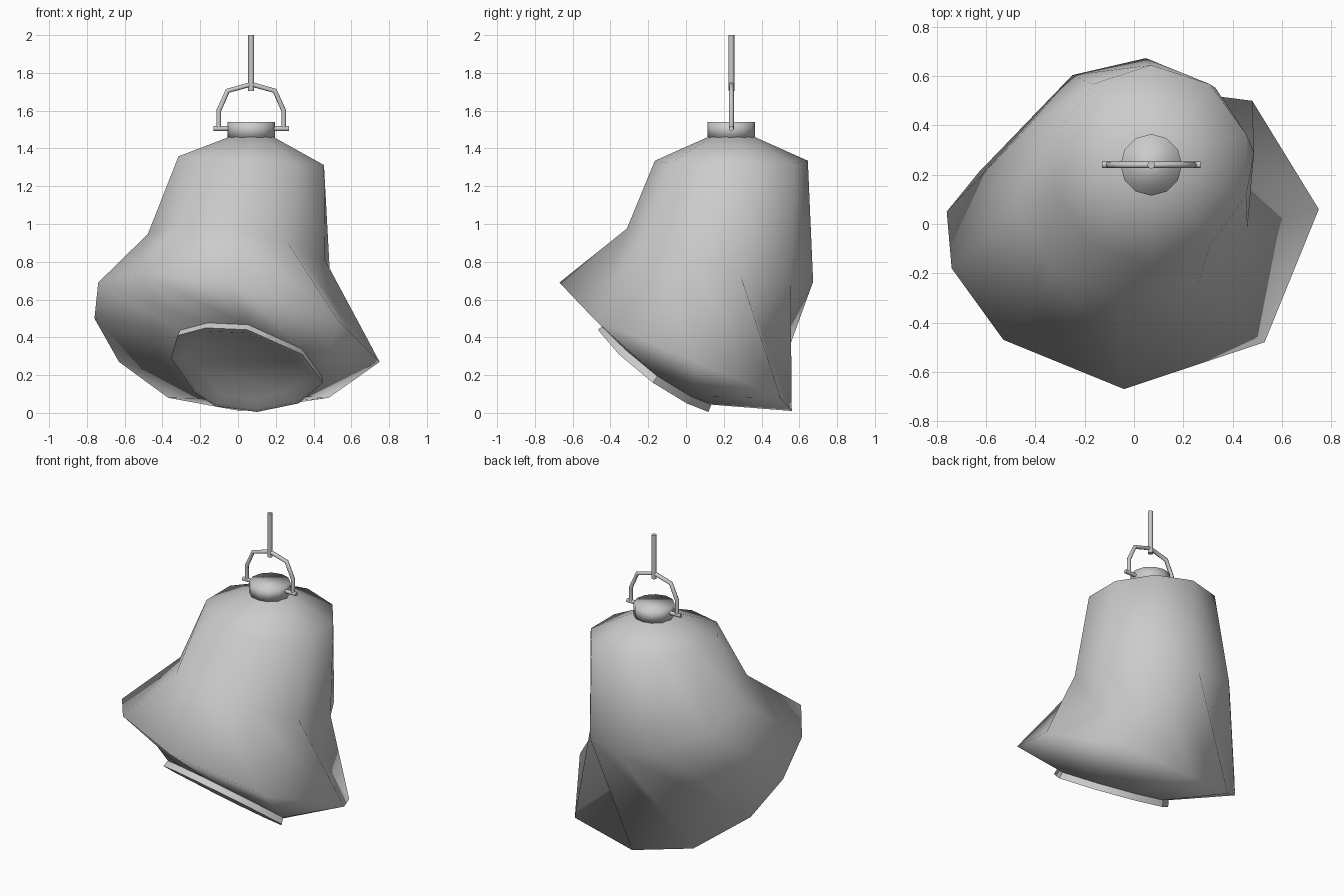
import bpy, bmesh, math
from mathutils import Vector

if "Cube" in bpy.data.objects:
    bpy.data.objects.remove(bpy.data.objects["Cube"])


def loft(name, rings, angle=None):
    """Bridge equal-length rings of points into one closed object."""
    bm = bmesh.new()
    loops = [[bm.verts.new(p) for p in ring] for ring in rings]
    n = len(loops[0])
    for a, b in zip(loops, loops[1:]):
        for i in range(n):
            j = (i + 1) % n
            # split along the twisted diagonal
            bm.faces.new((a[i], b[j], a[j]))
            bm.faces.new((a[i], b[i], b[j]))
    bm.faces.new(loops[0])
    bm.faces.new(loops[-1])
    bmesh.ops.recalc_face_normals(bm, faces=bm.faces)
    me = bpy.data.meshes.new(name)
    bm.to_mesh(me)
    bm.free()
    ob = bpy.data.objects.new(name, me)
    bpy.context.collection.objects.link(ob)
    bpy.context.view_layer.objects.active = ob
    ob.select_set(True)
    if angle is None:
        bpy.ops.object.shade_smooth()
    else:
        bpy.ops.object.shade_smooth_by_angle(angle=math.radians(angle))
    ob.select_set(False)
    return ob


def circle(n, r, c, sx=0.0, sy=0.0, start=-90):
    """Horizontal circle sheared so that its height falls along x and y."""
    pts = []
    for i in range(n):
        t = math.radians(start + 360 * i / n)
        x, y = r * math.cos(t), r * math.sin(t)
        pts.append((c[0] + x, c[1] + y, c[2] + sx * x + sy * y))
    return pts


def tube(name, pts, r):
    cu = bpy.data.curves.new(name, 'CURVE')
    cu.dimensions = '3D'
    cu.bevel_depth = r
    cu.bevel_resolution = 2
    cu.use_fill_caps = True
    sp = cu.splines.new('POLY')
    sp.points.add(len(pts) - 1)
    for p, co in zip(sp.points, pts):
        p.co = (*co, 1)
    ob = bpy.data.objects.new(name, cu)
    bpy.context.collection.objects.link(ob)
    return ob


CX, CY = 0.07, 0.24

# tilted lens outline: x and z as seen from the front, y from its plane
normal = Vector((0.17, 0.73, 1)).normalized()
outline = [(.05, .44), (.34, .31), (.45, .16), (.32, .05), (.10, .005),
           (-.12, .035), (-.23, .11), (-.355, .29), (-.32, .41), (-.17, .45)]
lens = [Vector((x, -.15 - (z - .21 + .17 * (x - .045)) / .73, z))
        for x, z in outline]
centre = sum(lens, Vector()) / len(lens)


def lens_ring(scale, height):
    return [centre + (p - centre) * scale + normal * height for p in lens]


# crumpled shade with a lopsided flared rim
rim = [(-.04, -.67, .69), (.53, -.48, .49), (.75, .06, .27), (.48, .50, .08),
       (.01, .56, .01), (-.37, .45, .08), (-.63, .21, .27), (-.76, .05, .50),
       (-.74, -.18, .69), (-.53, -.47, .74)]
loft("shade", [
    circle(10, .125, (CX, CY, 1.46)),
    circle(10, .405, (CX, CY, 1.335), -.06),
    circle(10, .495, (0.005, .18, .835), -.17, -.27, -95),
    rim,
    lens_ring(.97, .04),
])

# dished lens and its rim
loft("lens", [lens_ring(.97, .045), lens_ring(1, 0),
              lens_ring(.92, .0), lens_ring(.78, .025)], angle=40)

# cap
loft("cap", [circle(12, .125, (CX, CY, 1.455)), circle(12, .125, (CX, CY, 1.54))])

# hanging bail, pivot pin and cord
half = [(.172, 1.50), (.172, 1.60), (.125, 1.705), (0, 1.74)]
arc = [(CX - x, CY, z) for x, z in half] + [(CX + x, CY, z) for x, z in half[-2::-1]]
tube("bail", arc, .013)
tube("pivot_pin", [(CX - .2, CY, 1.505), (CX + .2, CY, 1.505)], .013)
tube("cord", [(CX, CY, 1.705), (CX, CY, 2.0)], .016)
